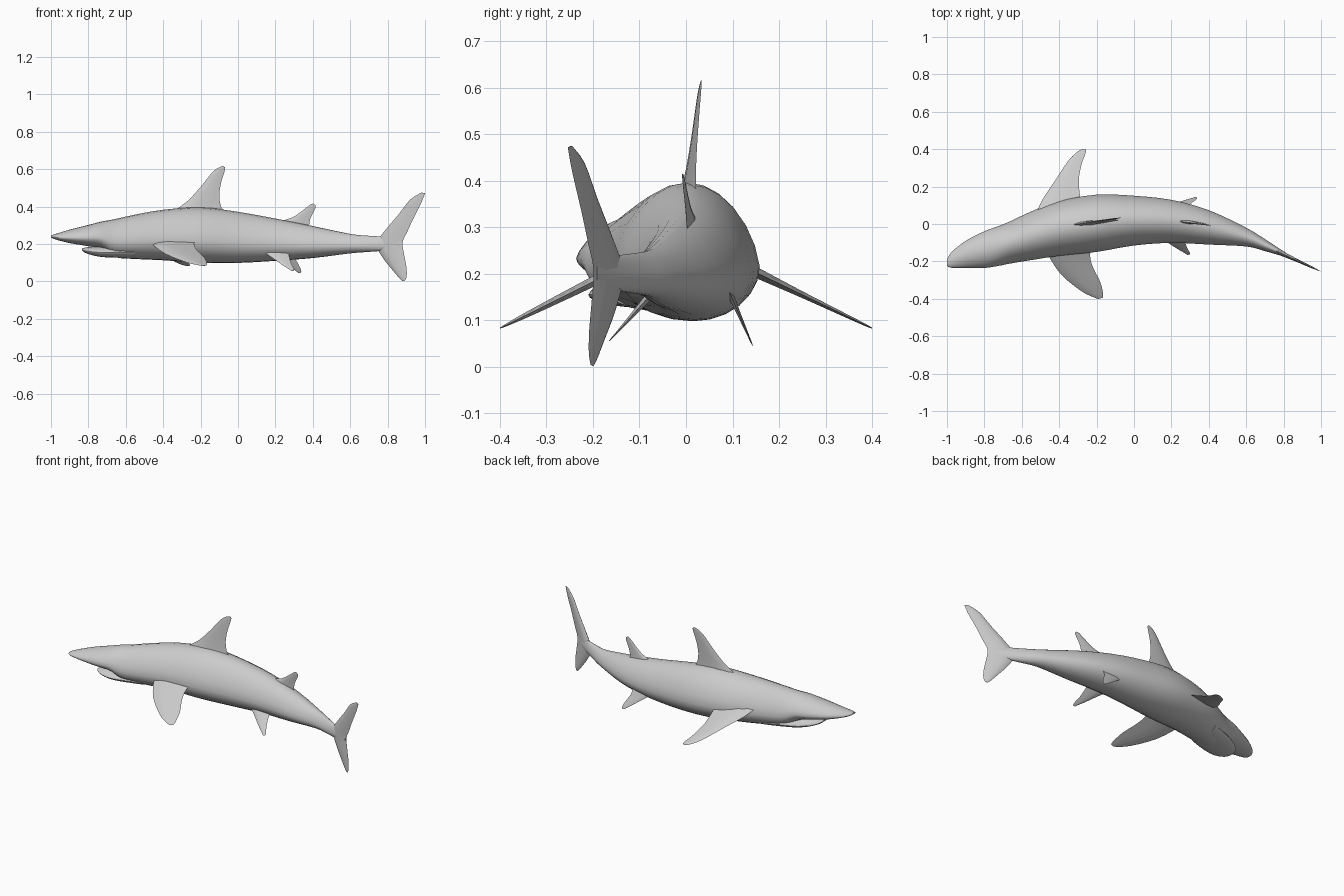
import bpy, bmesh, math
from mathutils import Vector

cube = bpy.data.objects.get("Cube")
if cube:
    bpy.data.objects.remove(cube)

skin = bpy.data.materials.new("skin_grey")
skin.use_nodes = True
GREY = (0.6, 0.6, 0.6, 1)
skin.diffuse_color = GREY
skin.node_tree.nodes["Principled BSDF"].inputs["Base Color"].default_value = GREY


def smooth_rows(rows, steps):
    """Catmull-Rom interpolation of tuples of numbers."""
    out = []
    for i in range(len(rows) - 1):
        p0, p1 = rows[max(i - 1, 0)], rows[i]
        p2, p3 = rows[i + 1], rows[min(i + 2, len(rows) - 1)]
        for s in range(steps):
            t = s / steps
            out.append([b + 0.5 * t * (c - a + t * (2 * a - 5 * b + 4 * c - d + t * (3 * (b - c) + d - a)))
                        for a, b, c, d in zip(p0, p1, p2, p3)])
    return out + [rows[-1]]


def loft(name, rings):
    """Skin closed rings of points, cap both ends and shade smooth."""
    bm = bmesh.new()
    loops = [[bm.verts.new(p) for p in ring] for ring in rings]
    n = len(loops[0])
    for a, b in zip(loops, loops[1:]):
        for i in range(n):
            bm.faces.new((a[i], a[(i + 1) % n], b[(i + 1) % n], b[i]))
    bm.faces.new(loops[0])
    bm.faces.new(loops[-1])
    bmesh.ops.recalc_face_normals(bm, faces=bm.faces)
    mesh = bpy.data.meshes.new(name)
    bm.to_mesh(mesh)
    bm.free()
    mesh.materials.append(skin)
    ob = bpy.data.objects.new(name, mesh)
    bpy.context.collection.objects.link(ob)
    bpy.ops.object.select_all(action='DESELECT')
    ob.select_set(True)
    bpy.context.view_layer.objects.active = ob
    bpy.ops.object.shade_smooth_by_angle(angle=math.radians(50))


def trunk(name, rows, sides=24):
    """Rows are x, centre y, half width, bottom z, top z."""
    rings = []
    for x, cy, w, zb, zt in smooth_rows(rows, 3):
        zm = zb + 0.4 * (zt - zb)
        ring = []
        for i in range(sides):
            a = math.tau * i / sides
            c, s = math.cos(a), math.sin(a)
            side = w * c * (1 - 0.15 * max(s, 0))
            ring.append((x, cy + side, zm + s * (zt - zm if s > 0 else zm - zb)))
        rings.append(ring)
    loft(name, rings)


def fin(name, rows, place, normal, thick):
    """Rows are leading and trailing edge points; place maps them to 3D."""
    normal = Vector(normal).normalized()
    profile = [(0, 0), (0.12, 0.7), (0.35, 1), (0.7, 0.55), (1, 0)]
    profile += [(u, -h) for u, h in profile[-2:0:-1]]
    rings = []
    rows = smooth_rows(rows, 3)
    chord_max = max(math.dist(r[:2], r[2:]) for r in rows)
    for r in rows:
        lead, trail = Vector(place(*r[:2])), Vector(place(*r[2:]))
        t = thick * math.dist(r[:2], r[2:]) / chord_max
        rings.append([lead.lerp(trail, u) + normal * h * t for u, h in profile])
    loft(name, rings)


# Curved body and lower jaw
trunk("body", [
    (-1, -.207, .018, .235, .246), (-.975, -.192, .042, .224, .254),
    (-.9, -.163, .073, .205, .277), (-.8, -.137, .098, .188, .302),
    (-.73, -.119, .106, .174, .32), (-.66, -.098, .113, .13, .333),
    (-.55, -.063, .13, .12, .357), (-.4, -.024, .146, .113, .383),
    (-.2, .004, .153, .1, .396), (0, .018, .133, .099, .372),
    (.2, .014, .115, .11, .336), (.4, -.018, .092, .125, .296),
    (.6, -.07, .05, .15, .254), (.7, -.113, .032, .158, .244),
    (.8, -.16, .014, .166, .238), (.87, -.194, .003, .18, .23)])
trunk("lower_jaw", [
    (-.835, -.157, .02, .166, .176), (-.81, -.148, .052, .15, .182),
    (-.74, -.124, .086, .132, .19), (-.65, -.096, .1, .127, .2),
    (-.55, -.063, .1, .125, .2)])

# Fins on the back, rows in x and z
fin("dorsal_fin", [
    (-.34, .38, -.06, .355), (-.27, .43, -.09, .4), (-.2, .505, -.1, .46),
    (-.14, .58, -.09, .53), (-.105, .608, -.073, .585), (-.08, .617, -.068, .609)],
    lambda x, z: (x, .03 + .1 * x + .05 * (z - .4), z), (-.1, 1, 0), .014)
fin("second_dorsal_fin", [
    (.22, .32, .38, .295), (.29, .342, .385, .33), (.34, .375, .4, .365),
    (.385, .41, .415, .395), (.402, .416, .414, .408)],
    lambda x, z: (x, .04 - .1 * x - .06 * (z - .3), z), (.1, 1, 0), .01)

# Tail fin from upper tip to lower tip, rows in x and z
fin("tail_fin", [
    (.98, .475, 1, .472), (.92, .437, .98, .42), (.86, .36, .937, .335),
    (.79, .277, .905, .265), (.74, .2, .88, .21), (.775, .125, .887, .15),
    (.825, .062, .9, .08), (.862, .018, .902, .03), (.88, .002, .893, .004)],
    lambda x, z: (x, -.185 - .46 * (x - .85), z), (.46, 1, 0), .013)


# Paired side fins, rows in x and y
def side_fin(name, rows, side, root, height, slope, thick):
    fin(name, rows, lambda x, y: (x, side * y, height - slope * (y - root)),
        (0, side * slope, 1), thick)


side_fin("right_pectoral_fin", [
    (-.49, .1, -.22, .1), (-.46, .165, -.235, .165), (-.39, .27, -.22, .23),
    (-.28, .36, -.18, .31), (-.215, .392, -.165, .375), (-.19, .4, -.168, .395)],
    -1, .16, .203, .5, .014)
side_fin("left_pectoral_fin", [
    (-.52, .06, -.28, .09), (-.49, .13, -.29, .16), (-.42, .235, -.295, .24),
    (-.35, .34, -.28, .32), (-.3, .388, -.26, .375), (-.275, .4, -.256, .397)],
    1, .15, .203, .48, .014)
side_fin("right_pelvic_fin", [
    (.13, .07, .27, .07), (.18, .1, .275, .1), (.235, .135, .285, .13),
    (.275, .158, .3, .155), (.285, .165, .298, .163)],
    -1, .085, .145, 1.12, .009)
side_fin("left_pelvic_fin", [
    (.14, .087, .3, .087), (.21, .108, .3, .105), (.27, .127, .322, .122),
    (.31, .139, .338, .137), (.322, .143, .335, .143)],
    1, .1, .145, 2.3, .009)
